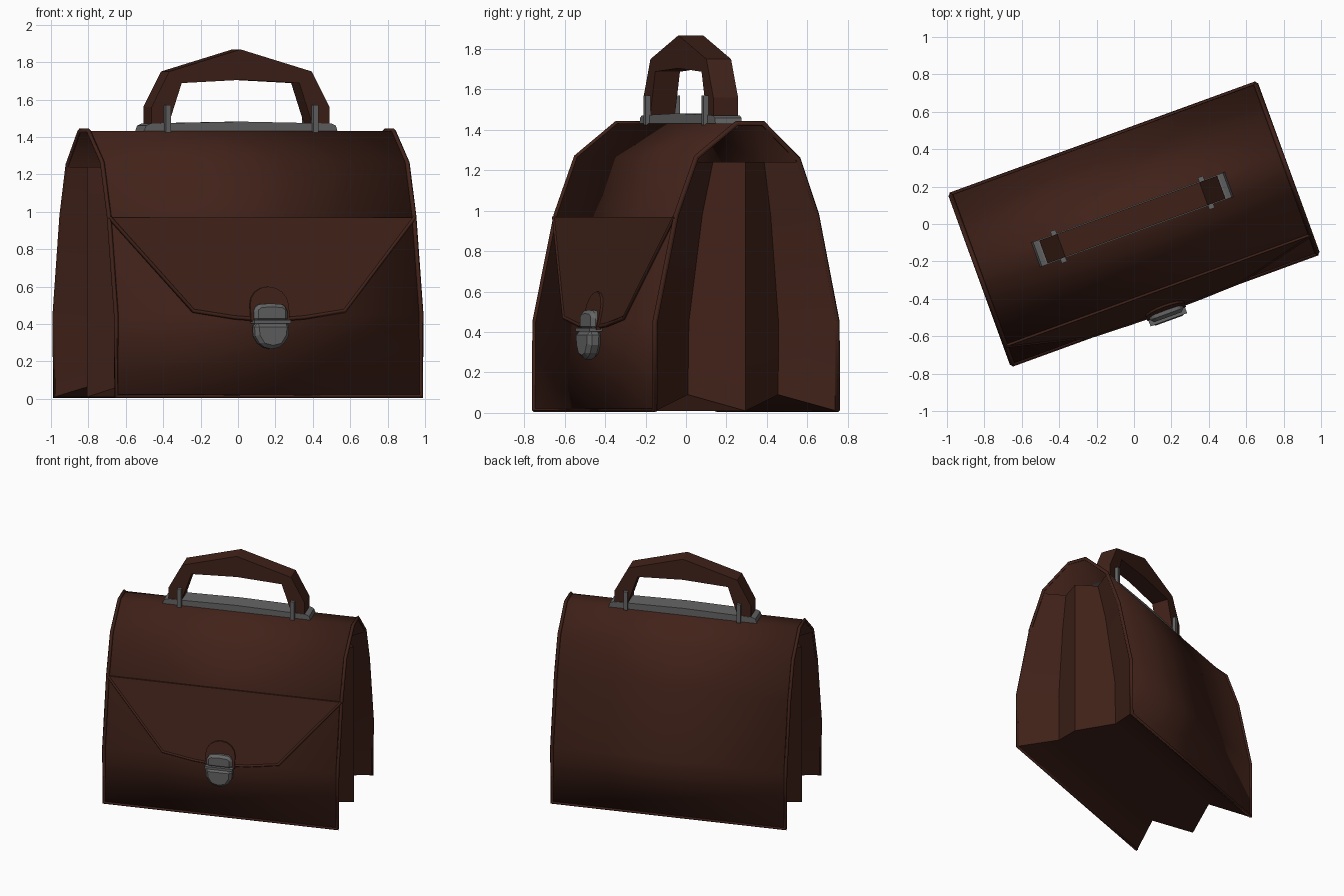
import bpy, bmesh, math

if "Cube" in bpy.data.objects:
    bpy.data.objects.remove(bpy.data.objects["Cube"])

ROT = math.radians(20)
HX = 0.88
TOP_Y = 0.025     # handle hardware sits slightly behind centre


def material(name, rgb):
    m = bpy.data.materials.new(name)
    m.diffuse_color = (*rgb, 1)
    m.use_nodes = True
    m.node_tree.nodes["Principled BSDF"].inputs["Base Color"].default_value = m.diffuse_color
    return m


LEATHER = material("brown_leather", (0.053, 0.016, 0.010))
METAL = material("dull_metal", (0.13, 0.13, 0.13))


def finish(obj, mat, smooth=None):
    obj.rotation_euler[2] = ROT
    obj.data.materials.append(mat)
    bpy.ops.object.select_all(action='DESELECT')
    bpy.context.view_layer.objects.active = obj
    obj.select_set(True)
    if smooth:
        bpy.ops.object.shade_smooth_by_angle(angle=math.radians(smooth))
    return obj


def mesh_object(name, verts, faces, mat, smooth=None):
    me = bpy.data.meshes.new(name)
    me.from_pydata(verts, [], faces)
    bm = bmesh.new()
    bm.from_mesh(me)
    bmesh.ops.recalc_face_normals(bm, faces=bm.faces)
    bm.to_mesh(me)
    bm.free()
    obj = bpy.data.objects.new(name, me)
    bpy.context.collection.objects.link(obj)
    return finish(obj, mat, smooth)


def grid(name, rows, mat, smooth):
    n = len(rows[0])
    verts = [p for r in rows for p in r]
    faces = [(i * n + j, i * n + j + 1, (i + 1) * n + j + 1, (i + 1) * n + j)
             for i in range(len(rows) - 1) for j in range(n - 1)]
    return mesh_object(name, verts, faces, mat, smooth)


def prism(name, outline, y0, y1, mat, bevel=0.0):
    """Extrude an x-z outline along y; y0 and y1 may be functions of z."""
    f0 = y0 if callable(y0) else (lambda z: y0)
    f1 = y1 if callable(y1) else (lambda z: y1)
    n = len(outline)
    verts = [(x, f0(z), z) for x, z in outline] + [(x, f1(z), z) for x, z in outline]
    faces = [tuple(range(n)), tuple(range(2 * n - 1, n - 1, -1))]
    faces += [(i, (i + 1) % n, n + (i + 1) % n, n + i) for i in range(n)]
    obj = mesh_object(name, verts, faces, mat)
    if bevel:
        mod = obj.modifiers.new("bevel", 'BEVEL')
        mod.width, mod.segments = bevel, 1
    return obj


def mirrored(half):
    """Complete an outline given from left to the centre line."""
    return half + [(-x, z) for x, z in reversed(half) if abs(x) > 1e-6]


def piping(name, pts, radius, cyclic=False):
    cu = bpy.data.curves.new(name, 'CURVE')
    cu.dimensions = '3D'
    cu.bevel_depth, cu.bevel_resolution = radius, 0
    cu.use_fill_caps = True
    sp = cu.splines.new('POLY')
    sp.points.add(len(pts) - 1)
    for p, co in zip(sp.points, pts):
        p.co = (*co, 1)
    sp.use_cyclic_u = cyclic
    obj = bpy.data.objects.new(name, cu)
    bpy.context.collection.objects.link(obj)
    finish(obj, LEATHER)
    bpy.ops.object.convert(target='MESH')


# Cover: one leather sheet running up the front, over the top, down the back
PROFILE = [(-0.482, 0.008), (-0.48, 0.45), (-0.368, 0.98), (-0.262, 1.265), (-0.05, 1.432),
           (0.09, 1.432), (0.275, 1.255), (0.372, 0.98), (0.48, 0.45), (0.482, 0.008)]
cover = grid("cover", [[(sx * 0.875, y, z) for y, z in PROFILE] for sx in (-1, 1)], LEATHER, 60)
sol = cover.modifiers.new("thickness", 'SOLIDIFY')
sol.thickness = 0.012

# Rolled piping around the cover's edge
edge = [(-0.868, y, max(z, 0.013)) for y, z in PROFILE]
piping("cover_piping", edge + [(-x, y, z) for x, y, z in reversed(edge)], 0.013, True)

# Folded gusset: pleated ends joined by a pleated bottom
LEVELS = [(1.24, 0.27, 0.12), (0.98, 0.36, 0.15), (0.45, 0.472, 0.19), (0.01, 0.475, 0.20)]


def pleat(side, z, hy, inset):
    rise = 0.08 if z < 0.1 else 0
    cols = [(0.872, -1, 0), (HX - inset, -0.5, rise), (0.86, 0, 0),
            (HX - inset, 0.5, rise), (0.872, 1, 0)]
    return [(side * x, hy * k, z + dz) for x, k, dz in cols]


grid("pleated_gusset", [pleat(-1, *l) for l in LEVELS] + [pleat(1, *l) for l in LEVELS[::-1]],
     LEATHER, 50)


# Front flap lying on the sloping front panel
def panel(offset):
    return lambda z: -0.48 + (z - 0.45) * 0.2113 - offset


lower = mirrored([(-0.868, 0.97), (-0.43, 0.47), (-0.2, 0.435), (0, 0.42)])
prism("front_flap", lower, panel(0.012), panel(-0.004), LEATHER)
piping("flap_piping", [(x, panel(0.008)(z), z) for x, z in lower], 0.011)

# Round-topped clasp tab
arc = [(0.11 * math.cos(a), 0.5 + 0.1 * math.sin(a))
       for a in (math.pi * i / 8 for i in range(9))]
prism("clasp_tab", [(0.11, 0.41)] + arc + [(-0.11, 0.41)], panel(0.024), panel(0), LEATHER)

# Metal clasp: upper plate, dividing band and rounded lower catch
prism("clasp_upper", mirrored([(-0.095, 0.41), (-0.095, 0.485), (-0.065, 0.505), (0, 0.51)]),
      -0.53, -0.46, METAL, 0.018)
prism("clasp_band", mirrored([(-0.104, 0.402), (-0.104, 0.42)]), -0.545, -0.47, METAL)
prism("clasp_lower", mirrored([(-0.1, 0.405), (-0.095, 0.335), (-0.06, 0.28), (0, 0.265)]),
      -0.55, -0.475, METAL, 0.02)

# Handle base plate with slanted ends
prism("handle_base", mirrored([(-0.552, 1.425), (-0.54, 1.46), (-0.515, 1.472), (0, 1.482)])
      + [(0.45, 1.405), (-0.45, 1.405)], TOP_Y - 0.07, TOP_Y + 0.07, METAL)

# Faceted arched handle
outer = mirrored([(-0.506, 1.465), (-0.506, 1.56), (-0.405, 1.75), (0, 1.868)])
inner = mirrored([(-0.41, 1.465), (-0.335, 1.688), (0, 1.705)])
prism("handle", outer + inner[::-1], TOP_Y - 0.065, TOP_Y + 0.065, LEATHER)

# Four upright brackets holding the handle legs
for sx, side in ((-1, "left"), (1, "right")):
    for sy, face in ((-1, "front"), (1, "back")):
        x, y = sx * 0.42, TOP_Y + sy * 0.077
        prism(f"handle_bracket_{side}_{face}",
              [(x - 0.015, 1.425), (x + 0.015, 1.425), (x + 0.015, 1.57), (x - 0.015, 1.57)],
              y - 0.014, y + 0.014, METAL)
